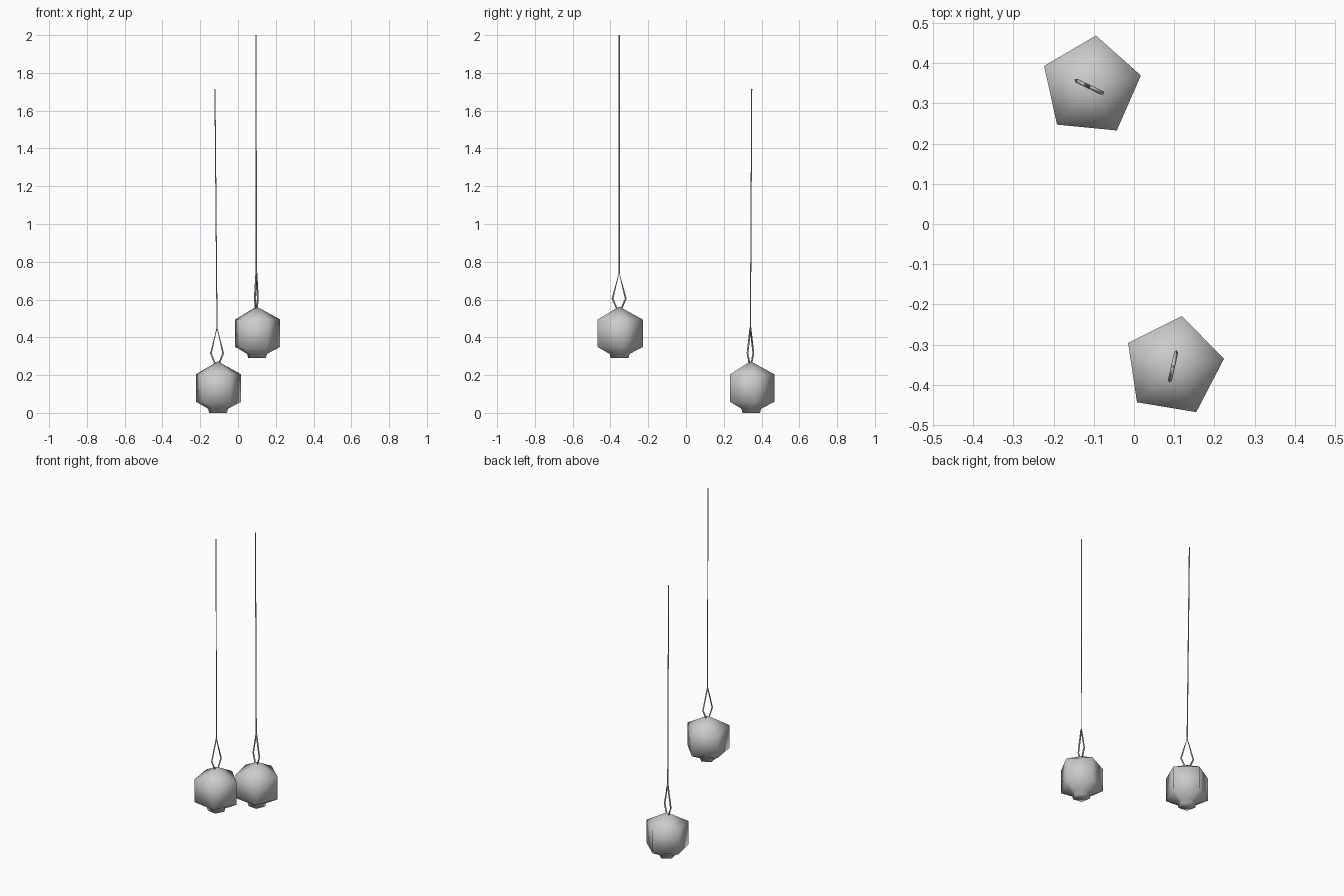
import bpy, bmesh
from math import sin, cos, pi, radians
from mathutils import Vector

if "Cube" in bpy.data.objects:
    bpy.data.objects.remove(bpy.data.objects["Cube"])


def ball(name, x, y, z, angle):
    # five-sided smooth bauble with a short cap under it
    profile = [(0.127, 0.204), (0.127, 0.059), (0.056, 0.022), (0.05, 0.0)]
    bm = bmesh.new()
    top = bm.verts.new((0, 0, 0.273))
    rings = [[bm.verts.new((r * cos(angle + 2 * pi * i / 5),
                            r * sin(angle + 2 * pi * i / 5), h))
              for i in range(5)] for r, h in profile]
    for i in range(5):
        j = (i + 1) % 5
        bm.faces.new((rings[0][i], rings[0][j], top))
        for a, b in zip(rings, rings[1:]):
            bm.faces.new((b[i], b[j], a[j], a[i]))
    bm.faces.new(rings[-1][::-1])
    bmesh.ops.recalc_face_normals(bm, faces=bm.faces)
    for f in bm.faces:
        f.smooth = True
    me = bpy.data.meshes.new(name)
    bm.to_mesh(me)
    bm.free()
    ob = bpy.data.objects.new(name, me)
    ob.location = (x, y, z)
    bpy.context.collection.objects.link(ob)


def wire(name, points, radius, closed=False):
    # thin four-sided cord along a path
    cu = bpy.data.curves.new(name, 'CURVE')
    cu.dimensions = '3D'
    cu.bevel_depth = radius
    cu.bevel_resolution = 0
    cu.use_fill_caps = True
    sp = cu.splines.new('POLY')
    sp.points.add(len(points) - 1)
    for p, co in zip(sp.points, points):
        p.co = (*co, 1)
    sp.use_cyclic_u = closed
    bpy.context.collection.objects.link(bpy.data.objects.new(name, cu))


def ornament(side, centre, z, angle, loop_at, loop_dir, thread_top):
    ball(side + "_ball", *centre, z, angle)
    d = Vector((*loop_dir, 0)).normalized()
    base = Vector((*loop_at, z))
    up = Vector((0, 0, 1))
    # kite-shaped hanging loop
    kite = [(0, 0.452), (0.036, 0.315), (0.013, 0.264),
            (-0.013, 0.264), (-0.036, 0.315)]
    wire(side + "_loop", [base + d * s + up * h for s, h in kite], 0.005, True)
    # hanging thread
    wire(side + "_thread", [base + up * 0.445, Vector(thread_top)], 0.0033)


ornament("rear", (-0.107, 0.342), 0.0, radians(84.4),
         (-0.111, 0.341), (0.073, -0.035), (-0.122, 0.348, 1.715))
ornament("front", (0.098, -0.354), 0.29, radians(80.5),
         (0.097, -0.354), (0.018, 0.08), (0.095, -0.354, 2.0))
